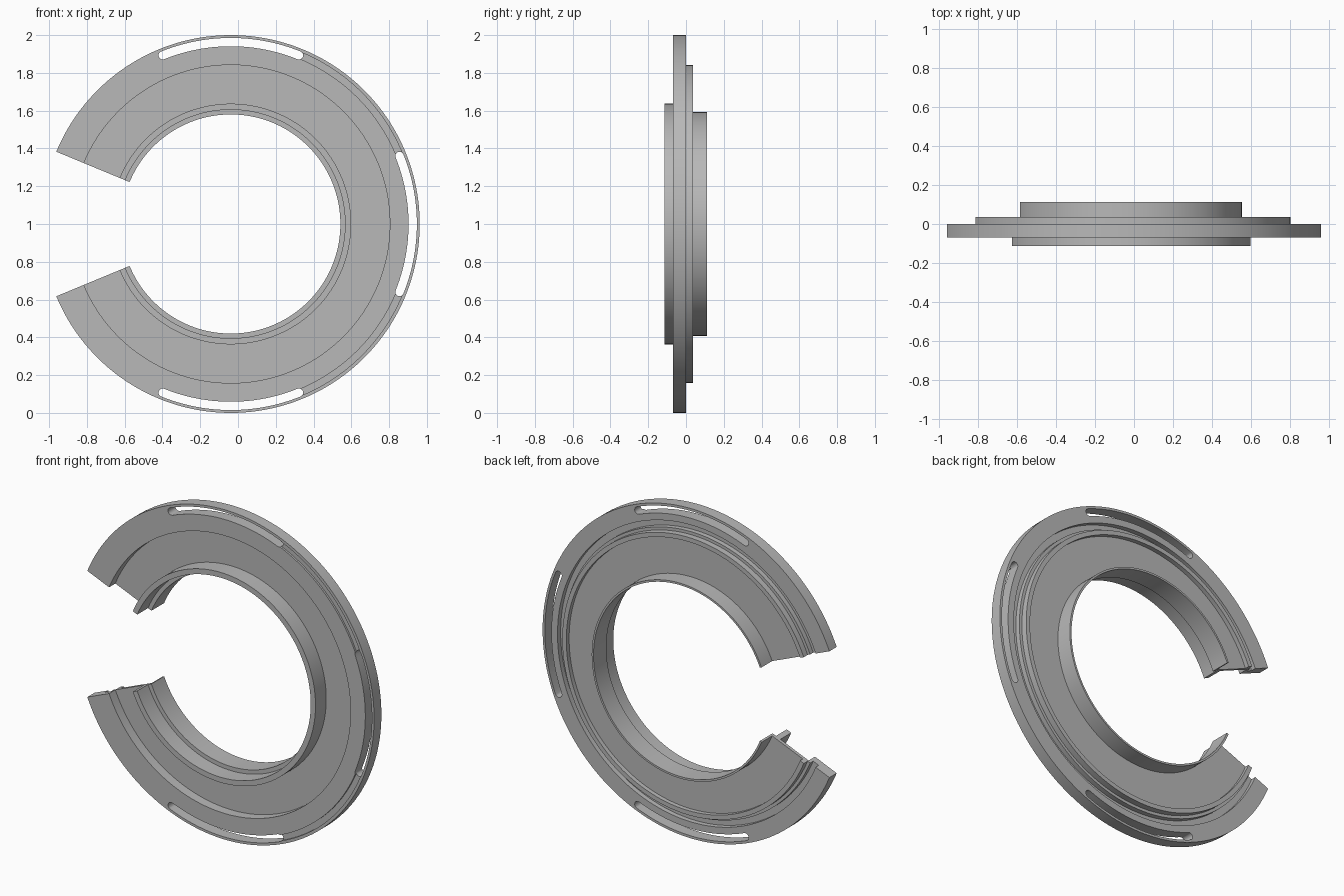
import bpy
import bmesh
from math import sin, cos, pi, radians

if "Cube" in bpy.data.objects:
    bpy.data.objects.remove(bpy.data.objects["Cube"], do_unlink=True)

CX, CZ = -0.038, 1.0          # axis of the ring, running along y
HALF_SWEEP = radians(157.5)   # the ring is open on the -x side
STEPS = 168

grey = bpy.data.materials.new("light grey")
grey.use_nodes = True
colour = (0.48, 0.48, 0.48, 1)
grey.diffuse_color = colour
grey.node_tree.nodes["Principled BSDF"].inputs["Base Color"].default_value = colour


def polar(r, a, y):
    return (CX + r * cos(a), y, CZ + r * sin(a))


def make_object(name, bm):
    bmesh.ops.recalc_face_normals(bm, faces=bm.faces)
    mesh = bpy.data.meshes.new(name)
    bm.to_mesh(mesh)
    bm.free()
    mesh.materials.append(grey)
    ob = bpy.data.objects.new(name, mesh)
    bpy.context.collection.objects.link(ob)
    return ob


def lathe(name, profile, start, end, steps):
    """Sweep a closed (radius, y) profile around the axis and cap both ends."""
    bm = bmesh.new()
    rings = []
    for i in range(steps + 1):
        a = start + (end - start) * i / steps
        rings.append([bm.verts.new(polar(r, a, y)) for r, y in profile])
    n = len(profile)
    for p, q in zip(rings, rings[1:]):
        for j in range(n):
            k = (j + 1) % n
            bm.faces.new((p[j], p[k], q[k], q[j]))
    bm.faces.new(rings[0])
    bm.faces.new(rings[-1])
    return make_object(name, bm)


def arc_slot(name, mid, half, radius, width, y0, y1):
    """Curved slot with round ends, as a solid cutter."""
    h, steps, cap = width / 2, 24, 8
    outline = []
    for i in range(steps + 1):
        outline.append(polar(radius + h, mid - half + 2 * half * i / steps, 0))
    for side in (1, -1):
        a = mid + side * half
        x, _, z = polar(radius, a, 0)
        turn = a if side > 0 else a + pi
        for i in range(1, cap):
            t = turn + pi * i / cap
            outline.append((x + h * cos(t), 0, z + h * sin(t)))
        if side > 0:
            for i in range(steps + 1):
                outline.append(polar(radius - h, mid + half - 2 * half * i / steps, 0))
    bm = bmesh.new()
    front = [bm.verts.new((x, y0, z)) for x, _, z in outline]
    back = [bm.verts.new((x, y1, z)) for x, _, z in outline]
    bm.faces.new(front)
    bm.faces.new(back)
    for i in range(len(front)):
        j = (i + 1) % len(front)
        bm.faces.new((front[i], front[j], back[j], back[i]))
    return make_object(name, bm)


# Cross-section: rim, back groove and ridge, thin web, back collar, front lip
section = [
    (1.0, -0.07), (1.0, 0.0),                       # rim
    (0.90, 0.0), (0.90, -0.03), (0.86, -0.03),      # back groove
    (0.86, 0.0), (0.842, 0.0),
    (0.842, 0.037), (0.815, 0.037), (0.815, 0.01),  # ridge
    (0.592, 0.01), (0.592, 0.112), (0.58, 0.112),   # back collar
    (0.58, -0.01), (0.605, -0.01),
    (0.605, -0.113), (0.637, -0.113), (0.637, -0.01),  # front lip
    (0.842, -0.01), (0.842, -0.07),                 # recessed web
]
ring = lathe("split_flange_ring", section, -HALF_SWEEP, HALF_SWEEP, STEPS)

# Through slots at the bottom, side and top of the rim
cutters = []
for deg in (-90, 0, 90):
    cutters.append(arc_slot("slot_cutter", radians(deg), radians(22),
                            0.963, 0.044, -0.2, 0.2))

# Shallow front grooves joining the slots
groove = [(0.948, -0.1), (0.982, -0.1), (0.982, -0.058), (0.948, -0.058)]
for deg in (-45, 45):
    cutters.append(lathe("groove_cutter", groove, radians(deg - 22.4),
                         radians(deg + 22.4), 24))

bpy.ops.object.select_all(action="DESELECT")
bpy.context.view_layer.objects.active = ring
ring.select_set(True)
for cutter in cutters:
    cutter.hide_render = True
    mod = ring.modifiers.new("cut", "BOOLEAN")
    mod.operation = "DIFFERENCE"
    mod.solver = "EXACT"
    mod.object = cutter
    bpy.ops.object.modifier_apply(modifier=mod.name)
for cutter in cutters:
    bpy.data.objects.remove(cutter, do_unlink=True)

bpy.ops.object.shade_smooth_by_angle(angle=radians(30))
